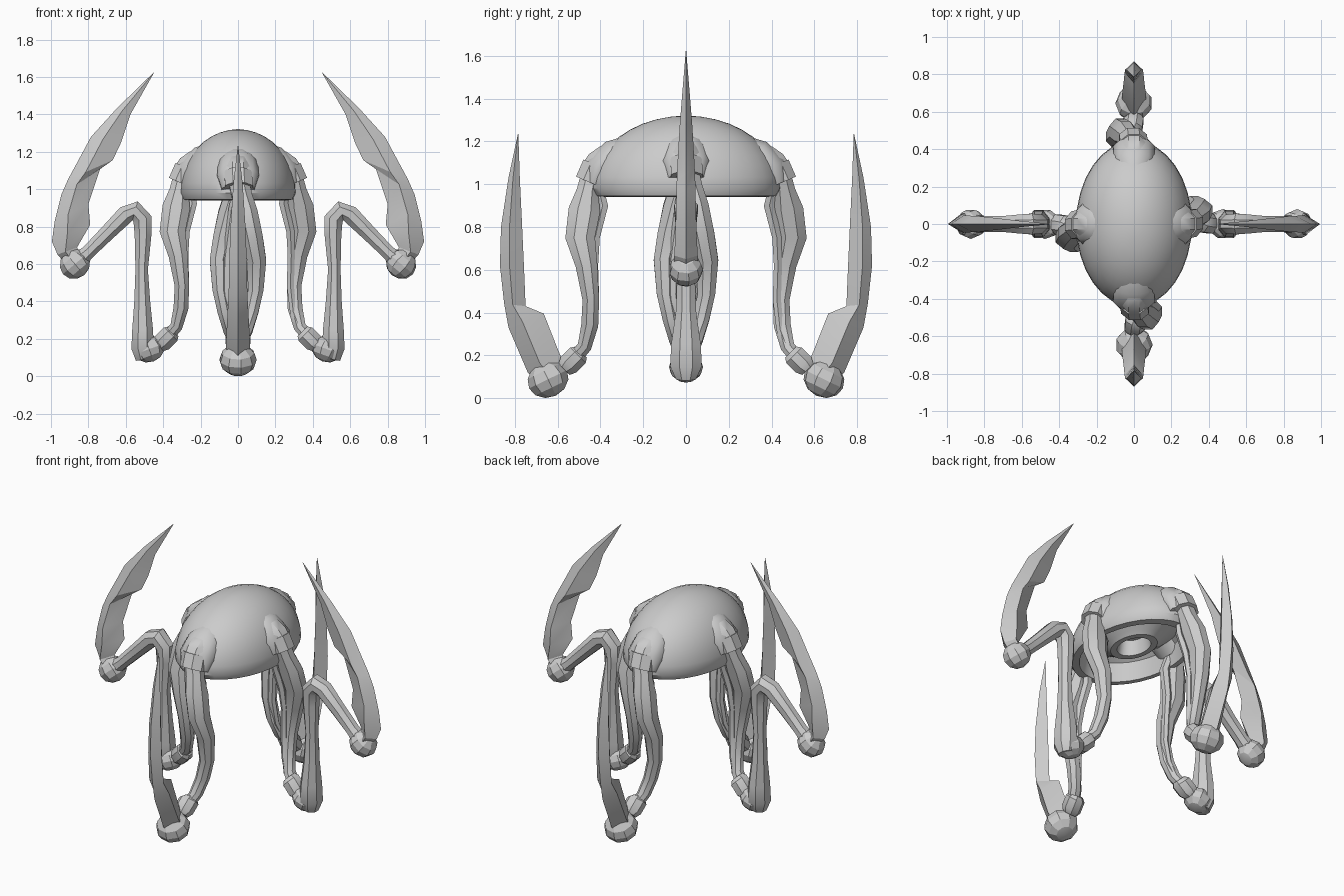
import bpy, bmesh, math
from mathutils import Vector, Matrix

if "Cube" in bpy.data.objects:
    bpy.data.objects.remove(bpy.data.objects["Cube"])

grey = bpy.data.materials.new("plain_grey")
grey.use_nodes = True
COL = (0.6, 0.6, 0.6, 1)
grey.diffuse_color = COL
grey.node_tree.nodes["Principled BSDF"].inputs["Base Color"].default_value = COL


def finish(name, bm, angle=0.0, smooth=35):
    """Turn a bmesh into an object, turned about the vertical axis."""
    bmesh.ops.recalc_face_normals(bm, faces=bm.faces)
    bm.transform(Matrix.Rotation(angle, 4, 'Z'))
    me = bpy.data.meshes.new(name)
    bm.to_mesh(me)
    bm.free()
    me.materials.append(grey)
    ob = bpy.data.objects.new(name, me)
    bpy.context.collection.objects.link(ob)
    bpy.ops.object.select_all(action='DESELECT')
    ob.select_set(True)
    bpy.context.view_layer.objects.active = ob
    bpy.ops.object.shade_smooth_by_angle(angle=math.radians(smooth))
    return ob


def loft(rings, caps=True):
    bm = bmesh.new()
    loops = [[bm.verts.new(p) for p in ring] for ring in rings]
    n = len(loops[0])
    for a, b in zip(loops, loops[1:]):
        for i in range(n):
            j = (i + 1) % n
            bm.faces.new((a[i], a[j], b[j], b[i]))
    if caps:
        bm.faces.new(loops[0])
        bm.faces.new(loops[-1])
    return bm


def limb(name, path, angle, shift=(0, 0), sides=8, smooth=35):
    """Path points: outward, sideways, height, in-plane radius, side radius."""
    pts = [Vector((p[0] + shift[0], p[1], p[2] + shift[1])) for p in path]
    side = Vector((0, 1, 0))
    rings = []
    for i, p in enumerate(pts):
        t = pts[min(i + 1, len(pts) - 1)] - pts[max(i - 1, 0)]
        t.y = 0
        nrm = side.cross(t.normalized())
        ring = []
        for k in range(sides):
            a = 2 * math.pi * (k + 0.5) / sides
            ring.append(p + nrm * math.cos(a) * path[i][3] + side * math.sin(a) * path[i][4])
        rings.append(ring)
    return finish(name, loft(rings), angle, smooth)


def knob(name, centre, size, tilt, angle):
    """Faceted joint ball."""
    bm = bmesh.new()
    bmesh.ops.create_uvsphere(bm, u_segments=9, v_segments=6, radius=1)
    bm.transform(Matrix.Translation(centre) @ Matrix.Rotation(tilt, 4, 'Y')
                 @ Matrix.Diagonal((*size, 1)))
    return finish(name, bm, angle, 25)


def blade(name, rows, angle):
    """Rows: outer edge point, inner edge point, half thickness."""
    rings = []
    for ox, oz, ix, iz, t in rows:
        o, i = Vector((ox, 0, oz)), Vector((ix, 0, iz))
        m = o.lerp(i, 0.4)
        rings.append([o, m + Vector((0, t, 0)), i, m - Vector((0, t, 0))])
    return finish(name, loft(rings), angle, 20)


# Domed shell with a hollow underside and a ringed mouth
profile = [(math.cos(a), 0.98 + 0.34 * math.sin(a))
           for a in [math.pi / 2 * i / 10 for i in range(9, -1, -1)]]
profile += [(0.95, 0.945), (0.84, 0.94), (0.78, 1.05), (0.7, 1.07), (0.42, 1.0),
            (0.36, 0.98), (0.26, 0.98), (0.22, 1.07)]
rings = []
for r, z in profile:
    rings.append([(0.31 * r * math.cos(a), 0.445 * r * math.sin(a), z)
                  for a in [2 * math.pi * k / 32 for k in range(32)]])
bm = loft(rings, caps=False)
loops = [e for e in bm.edges if e.is_boundary]
top = [e for e in loops if e.verts[0].co.z > 1.2]
crown = bmesh.ops.extrude_edge_only(bm, edges=top)["geom"]
crown = [v for v in crown if isinstance(v, bmesh.types.BMVert)]
bmesh.ops.pointmerge(bm, verts=crown, merge_co=(0, 0, 1.322))
bmesh.ops.holes_fill(bm, edges=[e for e in bm.edges if e.is_boundary], sides=0)
finish("shell", bm)

# Shared leg shapes, drawn outward along +x
SOCKET = [(0.27, 0, 1.16, 0.07, 0.08), (0.33, 0, 1.13, 0.085, 0.11), (0.40, 0, 1.07, 0.08, 0.115),
          (0.43, 0, 1.0, 0.05, 0.09)]
SHOULDER = [(0.33, 0, 1.17, 0.03, 0.04), (0.365, 0, 1.135, 0.06, 0.075),
            (0.41, 0, 1.10, 0.065, 0.08), (0.435, 0, 1.06, 0.065, 0.075)]
CUFF = [(0.42, 0, 1.09, 0.07, 0.08), (0.455, 0.005, 1.01, 0.07, 0.08)]
LEG = [(0.44, 0, 1.06, 0.05, 0.06), (0.46, 0.02, 0.97, 0.055, 0.06),
       (0.475, 0.045, 0.88, 0.08, 0.065), (0.495, 0.075, 0.75, 0.075, 0.062),
       (0.465, 0.1, 0.62, 0.055, 0.055), (0.445, 0.095, 0.46, 0.042, 0.045),
       (0.45, 0.07, 0.34, 0.043, 0.042), (0.475, 0.04, 0.24, 0.036, 0.04),
       (0.53, 0.01, 0.175, 0.035, 0.04)]
TENDON = [(0.41, 0.0, 0.99, 0.025, 0.03), (0.39, 0.02, 0.9, 0.03, 0.03),
          (0.425, 0.04, 0.75, 0.025, 0.028), (0.43, 0.058, 0.62, 0.022, 0.025),
          (0.425, 0.06, 0.46, 0.022, 0.024), (0.44, 0.045, 0.32, 0.02, 0.022),
          (0.48, 0.02, 0.22, 0.02, 0.02)]
ANKLE = [(0.49, 0.015, 0.215, 0.04, 0.04), (0.505, 0.012, 0.2, 0.055, 0.06),
         (0.55, 0.005, 0.155, 0.055, 0.06), (0.57, 0, 0.135, 0.04, 0.045)]


def leg(tag, angle, shift):
    limb(tag + "_socket", SOCKET, angle, shift, 12, 50)
    limb(tag + "_shoulder", SHOULDER, angle, shift)
    limb(tag + "_shoulder_cuff", CUFF, angle, shift)
    limb(tag + "_leg", LEG, angle, shift)
    limb(tag + "_tendon", TENDON, angle, shift, 6)
    limb(tag + "_ankle", ANKLE, angle, shift)


# Front and back legs end in upright blades
LOW_BLADE = [(0.66, 0.04, 0.57, 0.16, 0.06), (0.74, 0.12, 0.60, 0.23, 0.065),
             (0.83, 0.33, 0.665, 0.395, 0.055), (0.85, 0.44, 0.75, 0.43, 0.05),
             (0.87, 0.62, 0.757, 0.6, 0.047), (0.865, 0.8, 0.766, 0.8, 0.04),
             (0.83, 1.03, 0.777, 1.03, 0.025), (0.786, 1.235, 0.784, 1.235, 0.001)]
for tag, angle in (("front", -math.pi / 2), ("back", math.pi / 2)):
    leg(tag, angle, (0, 0))
    knob(tag + "_foot", (0.645, 0, 0.088), (0.1, 0.1, 0.085), 0.45, angle)
    blade(tag + "_blade", LOW_BLADE, angle)

# Side legs fold up into an elbowed arm carrying a raised blade
ARM = [(0.50, 0, 0.09, 0.05, 0.05), (0.51, 0, 0.15, 0.065, 0.08), (0.51, 0, 0.25, 0.06, 0.075),
       (0.512, 0, 0.4, 0.046, 0.052), (0.515, 0, 0.57, 0.036, 0.045),
       (0.508, 0, 0.75, 0.048, 0.05), (0.51, 0, 0.84, 0.055, 0.055),
       (0.55, 0, 0.885, 0.056, 0.06), (0.6, 0, 0.865, 0.052, 0.055),
       (0.7, 0, 0.765, 0.045, 0.045), (0.8, 0, 0.665, 0.04, 0.045),
       (0.85, 0, 0.62, 0.05, 0.055)]
HIGH_BLADE = [(0.92, 0.60, 0.85, 0.66, 0.055), (0.965, 0.65, 0.86, 0.69, 0.055),
              (0.995, 0.72, 0.79, 0.81, 0.05), (0.98, 0.83, 0.80, 0.92, 0.047),
              (0.945, 0.97, 0.738, 1.107, 0.043), (0.91, 1.05, 0.67, 1.155, 0.04),
              (0.786, 1.28, 0.625, 1.25, 0.03), (0.65, 1.43, 0.575, 1.40, 0.018),
              (0.45, 1.625, 0.449, 1.623, 0.001)]
for tag, angle in (("left", 0), ("right", math.pi)):
    leg(tag, angle, (-0.145, 0.025))
    knob(tag + "_heel", (0.475, 0, 0.145), (0.085, 0.08, 0.07), 0.35, angle)
    limb(tag + "_arm", ARM, angle)
    knob(tag + "_wrist", (0.872, 0, 0.6), (0.085, 0.08, 0.078), 0.7, angle)
    blade(tag + "_blade", HIGH_BLADE, angle)
